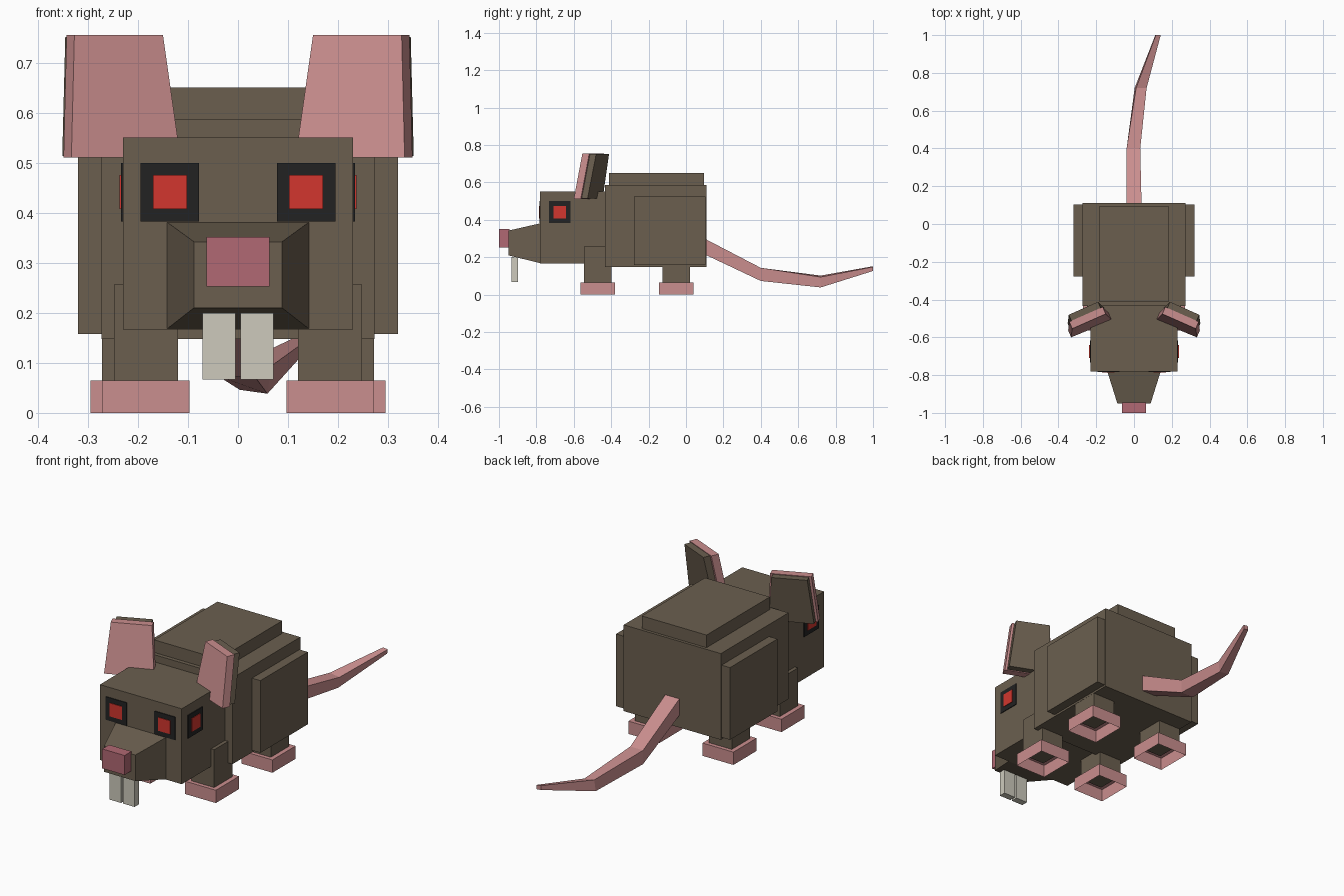
import bpy, bmesh
from math import sin, cos, radians
from mathutils import Vector

cube = bpy.data.objects.get("Cube")
if cube:
    bpy.data.objects.remove(cube, do_unlink=True)


def material(name, *rgb):
    lin = [((c / 255 + 0.055) / 1.055) ** 2.4 for c in rgb] + [1]
    m = bpy.data.materials.new(name)
    m.use_nodes = True
    m.diffuse_color = lin
    m.node_tree.nodes["Principled BSDF"].inputs["Base Color"].default_value = lin
    return m


FUR = material("brown fur", 107, 95, 79)
PINK = material("pink skin", 202, 142, 142)
NOSE = material("dark pink nose", 177, 104, 115)
BLACK = material("black eye socket", 34, 34, 34)
RED = material("red eye", 210, 54, 46)
TOOTH = material("ivory tooth", 205, 202, 188)


def loft(name, rings, mat, mirror=False, open_end=False):
    """Skin a row of four-cornered rings; mirror adds the copy on the other side."""
    bm = bmesh.new()
    rows = [[bm.verts.new(p) for p in ring] for ring in rings]
    for a, b in zip(rows, rows[1:]):
        for i in range(4):
            j = (i + 1) % 4
            bm.faces.new((a[i], a[j], b[j], b[i]))
    bm.faces.new(rows[-1])
    base = bm.faces.new(rows[0][::-1])
    bmesh.ops.recalc_face_normals(bm, faces=bm.faces)
    if open_end:
        bmesh.ops.delete(bm, geom=[base], context='FACES_ONLY')
    mesh = bpy.data.meshes.new(name)
    bm.to_mesh(mesh)
    bm.free()
    mesh.materials.append(mat)
    ob = bpy.data.objects.new(name, mesh)
    bpy.context.collection.objects.link(ob)
    if mirror:
        ob.modifiers.new("Mirror", 'MIRROR').use_mirror_merge = False
    return ob


def box(name, x, y, z, mat, mirror=False, open_end=False):
    rings = [[(x[0], y[0], h), (x[1], y[0], h), (x[1], y[1], h), (x[0], y[1], h)] for h in z]
    return loft(name, rings, mat, mirror, open_end)


def upright_ring(y, x, z, w, h, roll=0):
    """Rectangle across the length of the animal."""
    c, s = cos(radians(roll)), sin(radians(roll))
    return [(x + c * u - s * v, y, z + s * u + c * v)
            for u, v in ((-w, -h), (w, -h), (w, h), (-w, h))]


# Body
box("body", (-.273, .273), (-.433, .11), (.148, .586), FUR)
box("back_hump", (-.182, .182), (-.413, .095), (.57, .65), FUR)
box("haunch", (.2, .32), (-.277, .104), (.158, .525), FUR, True)

# Legs and hollow feet
for name, x, y, top in (("front", .184, -.472, .257), ("rear", .208, -.052, .2)):
    box(name + "_leg", (x - .064, x + .064), (y - .073, y + .073), (.06, top), FUR, True)
    box(name + "_foot", (x - .087, x + .087), (y - .093, y + .093), (0, .065), PINK, True, True)

# Head
box("head", (-.23, .23), (-.78, -.42), (.167, .55), FUR)
loft("snout", [upright_ring(-.775, 0, .2745, .143, .1075),
               upright_ring(-.95, 0, .276, .088, .066)], FUR)
box("nose", (-.063, .063), (-1, -.945), (.253, .352), NOSE)
box("tooth", (.005, .071), (-.932, -.897), (.067, .2), TOOTH, True)

# Eyes wrap each head corner: plates on the front and on the side
for name, half, rise, mat in (("eye_socket", .0585, .004, BLACK), ("eye", .034, .007, RED)):
    z = (.441 - half, .441 + half)
    box("front_" + name, (.136 - half, .136 + half), (-.78 - rise, -.779), z, mat, True)
    box("side_" + name, (.229, .23 + rise), (-.675 - half, -.675 + half), z, mat, True)


# Ears: a pink inner slab with a slightly smaller fur slab behind it
back = Vector((.39, .92, 0))
along = Vector((.92, -.39, 0))
low_in, low_out = Vector((.115, -.51, .51)), Vector((.333, -.6, .51))
top_in, top_out = Vector((.15, -.476, .755)), Vector((.327, -.554, .755))


def ear_slab(name, near, far, inset, mat):
    up = Vector((0, 0, inset * .3))
    front = [low_in + along * inset + up, low_out - along * inset + up,
             top_out - along * inset - up, top_in + along * inset - up]
    loft(name, [[p + back * d for p in front] for d in (near, far)], mat, True)


ear_slab("inner_ear", 0, .04, 0, PINK)
ear_slab("outer_ear", .039, .075, .012, FUR)

# Tail
loft("tail", [upright_ring(.1, 0, .257, .04, .042),
              upright_ring(.4, -.003, .108, .036, .035),
              upright_ring(.72, .035, .07, .028, .028, -8),
              upright_ring(1, .127, .139, .013, .011, -8)], PINK)
